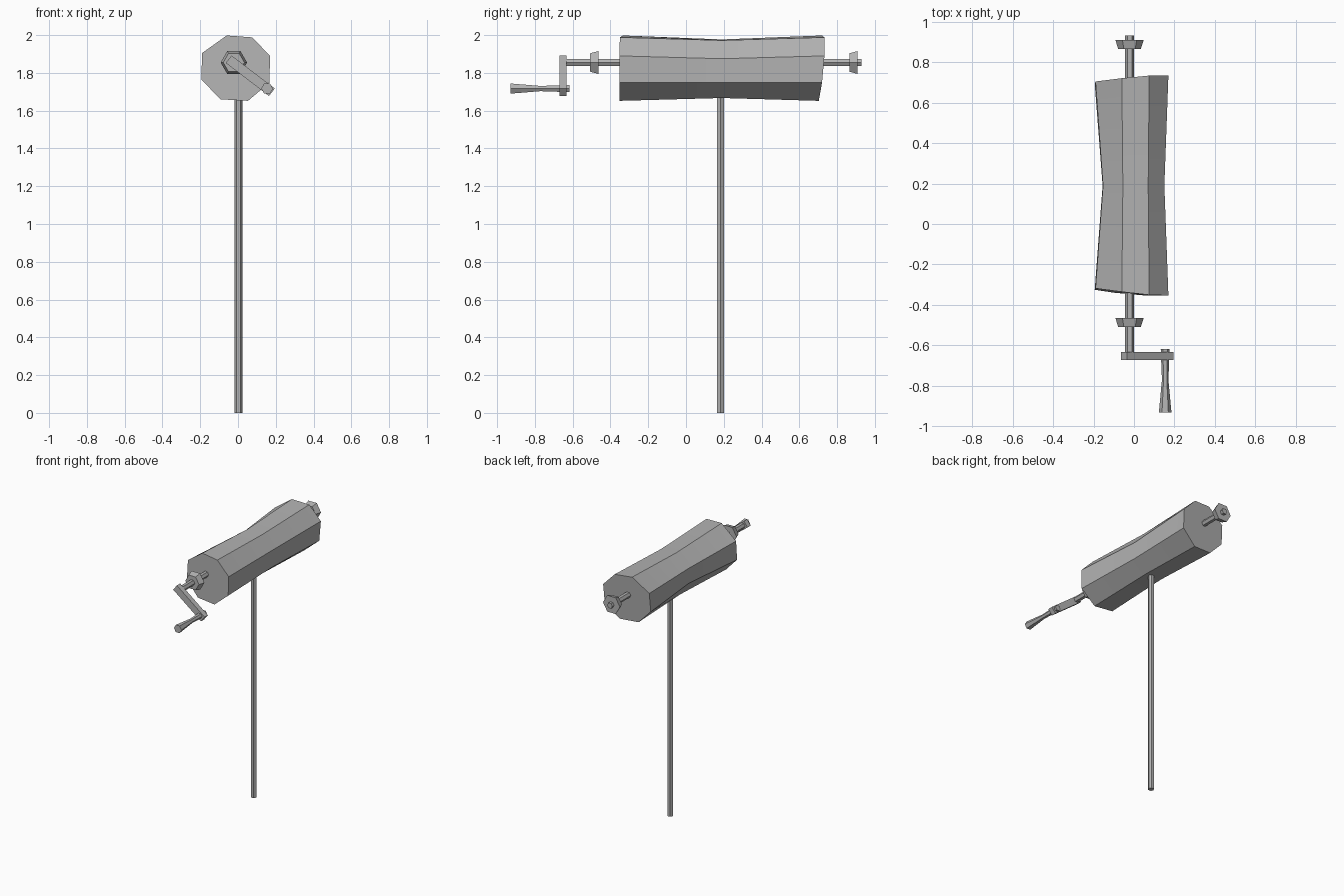
import bpy, bmesh, math
from mathutils import Vector

cube = bpy.data.objects.get("Cube")
if cube:
    bpy.data.objects.remove(cube, do_unlink=True)

grey = bpy.data.materials.new("plain grey")
grey.use_nodes = True
colour = (0.45, 0.45, 0.45, 1)
grey.diffuse_color = colour
grey.node_tree.nodes["Principled BSDF"].inputs["Base Color"].default_value = colour


def loft(name, rings):
    """Skin a list of point rings and close both ends."""
    bm = bmesh.new()
    loops = [[bm.verts.new(p) for p in ring] for ring in rings]
    n = len(loops[0])
    for a, b in zip(loops, loops[1:]):
        for i in range(n):
            j = (i + 1) % n
            bm.faces.new((a[i], a[j], b[j], b[i]))
    bm.faces.new(loops[0])
    bm.faces.new(loops[-1])
    bmesh.ops.recalc_face_normals(bm, faces=bm.faces)
    mesh = bpy.data.meshes.new(name)
    bm.to_mesh(mesh)
    bm.free()
    mesh.materials.append(grey)
    obj = bpy.data.objects.new(name, mesh)
    bpy.context.collection.objects.link(obj)
    bpy.ops.object.select_all(action='DESELECT')
    obj.select_set(True)
    bpy.context.view_layer.objects.active = obj
    bpy.ops.object.shade_smooth_by_angle(angle=math.radians(30))
    return obj


def hexagon_rod(name, origin, axis, profile):
    """Six-sided turned part; profile holds (distance along axis, radius)."""
    origin, axis = Vector(origin), Vector(axis)
    side = Vector((1, 0, 0))
    up = axis.cross(side)
    angles = [math.tau * k / 6 for k in range(6)]
    return loft(name, [[origin + axis * d + (side * math.cos(a) + up * math.sin(a)) * r
                        for a in angles] for d, r in profile])


# Uneven eight-sided drum with a pinched waist and slanted ends
end_outline = [(-.06, 1.998), (.075, 1.988), (.17, 1.89), (.166, 1.748),
               (.053, 1.652), (-.093, 1.66), (-.194, 1.765), (-.19, 1.905)]
waist_outline = [(-.055, 1.977), (.07, 1.972), (.15, 1.875), (.15, 1.75),
                 (.05, 1.667), (-.08, 1.67), (-.155, 1.775), (-.153, 1.885)]
front_y = [-.335, -.35, -.353, -.353, -.353, -.34, -.325, -.318]
back_y = [.72, .733, .733, .72, .703, .692, .692, .704]
loft("drum", [
    [(x, y, z) for (x, z), y in zip(end_outline, front_y)],
    [(x, .19, z) for x, z in waist_outline],
    [(x, y, z) for (x, z), y in zip(end_outline, back_y)],
])

# Axle through the drum, with a tapered nut at each end
along_y = (0, 1, 0)
hub = (-.022, 0, 1.855)
hexagon_rod("axle", hub, along_y, [(-.65, .022), (.93, .022)])
for name, y in (("front_nut", -.508), ("back_nut", .865)):
    hexagon_rod(name, hub, along_y, [(y, .056), (y + .044, .07)])

# Crank arm from the axle to the handle
start, stop = Vector((-.024, 0, 1.853)), Vector((.154, 0, 1.717))
run = (stop - start).normalized()
across = Vector((-run.z, 0, run.x)) * .025
tip = run * .032
outline = [start - tip - across, start - tip + across,
           stop + tip + across, stop + tip - across]
loft("crank_arm", [[p + Vector((0, y, 0)) for p in outline] for y in (-.671, -.633)])

# Flared handle
hexagon_rod("crank_handle", stop, along_y,
            [(-.93, .031), (-.77, .016), (-.67, .02), (-.617, .022)])

# Supporting pole
hexagon_rod("pole", (.002, .183, 0), (0, 0, 1), [(0, .021), (1.72, .021)])
